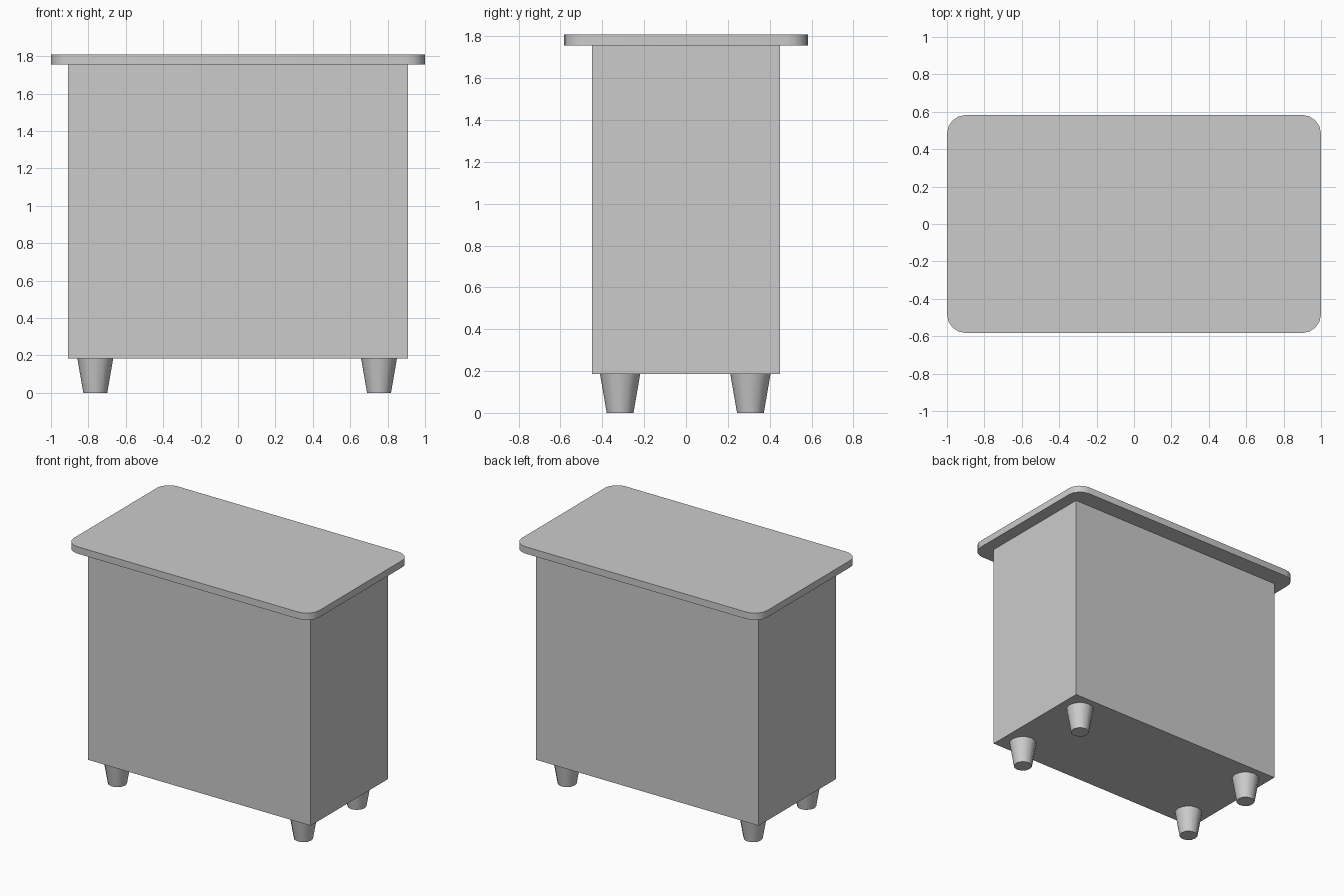
import bpy, bmesh
from mathutils import Matrix

if "Cube" in bpy.data.objects:
    bpy.data.objects.remove(bpy.data.objects["Cube"])

LEG_H, TOP_Z0, TOP_Z1 = 0.185, 1.757, 1.808


def make_box(name, sx, sy, z0, z1, corner=0.0, segments=4):
    """Box between two heights, optionally with rounded vertical corners."""
    bm = bmesh.new()
    bmesh.ops.create_cube(bm, size=1, matrix=Matrix.Translation((0, 0, (z0 + z1) / 2))
                          @ Matrix.Diagonal((sx, sy, z1 - z0, 1)))
    if corner:
        upright = [e for e in bm.edges if abs(e.verts[0].co.z - e.verts[1].co.z) > 1e-4]
        bmesh.ops.bevel(bm, geom=upright, offset=corner, segments=segments,
                        profile=0.5, affect='EDGES')
    mesh = bpy.data.meshes.new(name)
    bm.to_mesh(mesh)
    bm.free()
    obj = bpy.data.objects.new(name, mesh)
    bpy.context.collection.objects.link(obj)
    return obj


def smooth(obj):
    bpy.ops.object.select_all(action='DESELECT')
    obj.select_set(True)
    bpy.context.view_layer.objects.active = obj
    bpy.ops.object.shade_smooth_by_angle()


# Cabinet body
make_box("cabinet_body", 1.816, 0.9, LEG_H, TOP_Z0)

# Overhanging top with rounded corners
smooth(make_box("table_top", 2.0, 1.165, TOP_Z0, TOP_Z1, corner=0.1))

# Tapered legs, narrower at the floor
for side, x in (("left", -0.763), ("right", 0.754)):
    for end, y in (("front", -0.315), ("back", 0.308)):
        bpy.ops.mesh.primitive_cone_add(vertices=12, radius1=0.064, radius2=0.096,
                                        depth=LEG_H, location=(x, y, LEG_H / 2))
        leg = bpy.context.object
        leg.name = f"{end}_{side}_leg"
        smooth(leg)
